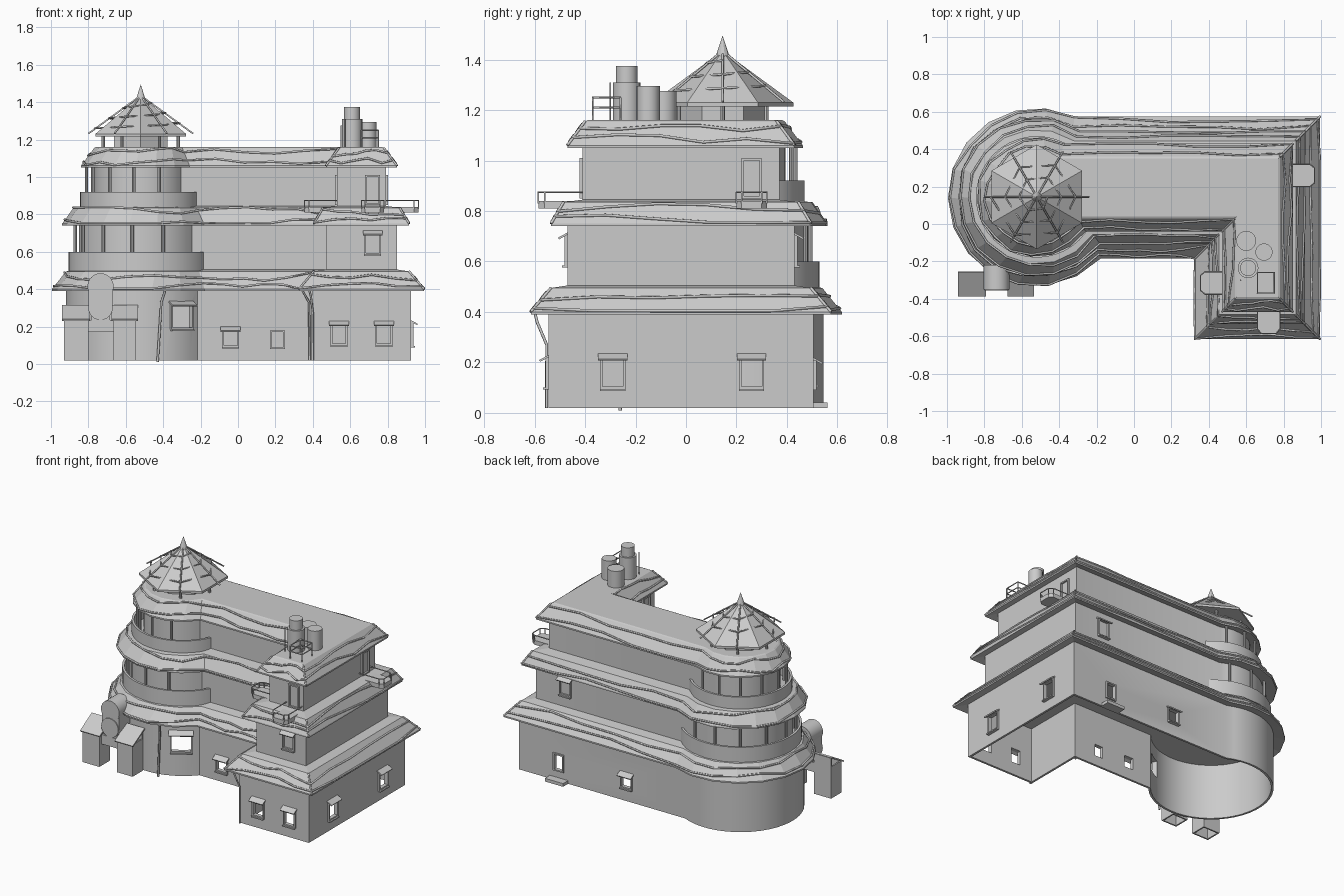
import bpy, bmesh, math, random
from mathutils import Matrix, Vector

random.seed(4)
if "Cube" in bpy.data.objects:
    bpy.data.objects.remove(bpy.data.objects["Cube"], do_unlink=True)

grey = bpy.data.materials.new("plain grey")
grey.use_nodes = True
COL = (0.6, 0.6, 0.6, 1)
grey.diffuse_color = COL
grey.node_tree.nodes["Principled BSDF"].inputs["Base Color"].default_value = COL

CX, CY = -0.52, 0.145          # tower axis
EAST, SOUTH, WEST = 0, -math.pi / 2, math.pi
NORTH = math.pi / 2


def make(name, bm, smooth=False):
    bmesh.ops.recalc_face_normals(bm, faces=bm.faces)
    me = bpy.data.meshes.new(name)
    bm.to_mesh(me)
    bm.free()
    me.materials.append(grey)
    ob = bpy.data.objects.new(name, me)
    bpy.context.collection.objects.link(ob)
    if smooth:
        bpy.ops.object.select_all(action='DESELECT')
        ob.select_set(True)
        bpy.context.view_layer.objects.active = ob
        bpy.ops.object.shade_smooth_by_angle(angle=math.radians(30))
    return ob


def add_box(bm, lo, hi, mat=Matrix()):
    lo, hi = Vector(lo), Vector(hi)
    m = mat @ Matrix.Translation((lo + hi) / 2) @ Matrix.Diagonal((*(hi - lo), 1))
    bmesh.ops.create_cube(bm, size=1, matrix=m)


def add_cyl(bm, x, y, z0, z1, r, r2=None, n=16, turn=0):
    m = Matrix.Translation((x, y, (z0 + z1) / 2)) @ Matrix.Rotation(turn, 4, 'Z')
    bmesh.ops.create_cone(bm, cap_ends=True, segments=n, radius1=r,
                          radius2=r if r2 is None else r2, depth=z1 - z0, matrix=m)


def tube(name, pts, r=0.006, cyclic=False):
    cu = bpy.data.curves.new(name, 'CURVE')
    cu.dimensions = '3D'
    cu.bevel_depth, cu.bevel_resolution = r, 1
    cu.use_fill_caps = True
    sp = cu.splines.new('POLY')
    sp.points.add(len(pts) - 1)
    for p, co in zip(sp.points, pts):
        p.co = (*co, 1)
    sp.use_cyclic_u = cyclic
    cu.materials.append(grey)
    ob = bpy.data.objects.new(name, cu)
    bpy.context.collection.objects.link(ob)


def outline(d, r, z, n):
    """L-shaped plan grown by d, with a round tower of radius r at its west end."""
    x0, x1, y0, y1, yi = 0.54 - d, 0.78 + d, -0.40 - d, 0.36 + d, 0.03 - d
    a0 = math.asin((y1 - CY) / r)
    a1 = 2 * math.pi + math.asin((yi - CY) / r)
    pts = [(x0, yi), (x0, y0), (x1, y0), (x1, y1)]
    for i in range(n + 1):
        a = a0 + (a1 - a0) * i / n
        pts.append((CX + r * math.cos(a), CY + r * math.sin(a)))
    return [Vector((x, y, z)) for x, y in pts]


def loft(name, levels, n, cap_first=False, cap_last=False, closed=False, smooth=False):
    bm = bmesh.new()
    rings = [[bm.verts.new(p) for p in outline(*lv, n)] for lv in levels]
    pairs = list(zip(rings, rings[1:])) + ([(rings[-1], rings[0])] if closed else [])
    for a, b in pairs:
        for i in range(len(a)):
            j = (i + 1) % len(a)
            bm.faces.new((a[i], a[j], b[j], b[i]))
    if cap_first:
        bm.faces.new(rings[0][::-1])
    if cap_last:
        bm.faces.new(rings[-1])
    return make(name, bm, smooth)


def facing(x, y, z, ang):
    """Frame at a wall point whose local -y looks outward along ang."""
    return Matrix.Translation((x, y, z)) @ Matrix.Rotation(ang + math.pi / 2, 4, 'Z')


# Storey walls
ground = loft("ground_floor_walls", [(0.145, 0.40, 0.02), (0.145, 0.40, 0.41),
              (0.13, 0.385, 0.41), (0.13, 0.385, 0.02)], 32, closed=True)
loft("middle_floor_walls", [(0.07, 0.33, 0.49), (0.07, 0.33, 0.76)], 32, smooth=True)
loft("upper_floor_walls", [(0.01, 0.25, 0.83), (0.01, 0.25, 1.08)], 32, smooth=True)

# Skirt roofs: (eave), (slope top), (inner edge), (soffit start)
roofs = {
    "lower": ((0.215, 0.475, 0.40), (0.135, 0.40, 0.495), (0.07, 0.33, 0.505), (0.135, 0.39)),
    "middle": ((0.135, 0.42, 0.75), (0.085, 0.36, 0.835), (0.01, 0.25, 0.845), (0.065, 0.325)),
    "top": ((0.07, 0.32, 1.06), (0.0, 0.25, 1.155), (-0.01, 0.24, 1.16), (0.005, 0.245)),
}
for name, (eave, top, inner, soffit) in roofs.items():
    lip = (eave[0], eave[1], eave[2] - 0.01)
    loft(name + "_roof", [(*soffit, eave[2] + 0.01), lip, eave, top, inner], 13, True, True)
    # Cables wandering along the slope, and rounded caps on hips and valleys
    e, t = outline(*eave, 13), outline(*top, 13)
    for k, base in enumerate((0.06, 0.75)):
        pts, s = [], base
        for i in range(len(e)):
            j = (i + 1) % len(e)
            steps = 5 if i < 4 or j == 0 else 1
            for q in range(steps):
                f = q / steps
                s += random.uniform(-0.2, 0.2) + 0.3 * (base - s)
                s = min(max(s, 0.0), 1.0)
                p = e[i].lerp(e[j], f).lerp(t[i].lerp(t[j], f), s)
                pts.append(p + Vector((0, 0, 0.004)))
        tube(f"{name}_roof_cable_{k}", pts, 0.006, True)
    for i in range(4):
        tube(f"{name}_roof_hip_{i}", [e[i], t[i]], 0.006)

# Tower balconies: parapet rings and posts
for name, r, z0, z1, zt, n in (("middle", 0.385, 0.49, 0.60, 0.76, 9),
                               ("upper", 0.325, 0.82, 0.92, 1.07, 9)):
    bm = bmesh.new()
    prof = [(r, z0), (r, z1), (r - 0.015, z1), (r - 0.015, z0)]
    vs = [bm.verts.new((CX + a, CY, z)) for a, z in prof]
    edges = [bm.edges.new((vs[i], vs[(i + 1) % 4])) for i in range(4)]
    bmesh.ops.spin(bm, geom=vs + edges, cent=(CX, CY, 0), axis=(0, 0, 1),
                   angle=2 * math.pi, steps=40, use_merge=True)
    make(name + "_tower_parapet", bm, True)
    bm = bmesh.new()
    for i in range(n):
        a = math.radians(70 + 220 * i / (n - 1))
        add_cyl(bm, CX + (r - 0.035) * math.cos(a), CY + (r - 0.035) * math.sin(a),
                z0, zt, 0.009, n=8)
    make(name + "_tower_posts", bm)

# Six-sided lookout with pointed roof
bm = bmesh.new()
add_cyl(bm, CX, CY, 1.15, 1.25, 0.165, n=6)
make("lookout_walls", bm)
bm = bmesh.new()
hexagon = [Vector((math.cos(i * math.pi / 3), math.sin(i * math.pi / 3), 0)) for i in range(6)]
for h in hexagon:
    add_cyl(bm, CX + 0.2 * h.x, CY + 0.2 * h.y, 1.15, 1.25, 0.009, n=8)
make("lookout_posts", bm)
bm = bmesh.new()
add_cyl(bm, CX, CY, 1.215, 1.23, 0.28, n=6)
add_cyl(bm, CX, CY, 1.23, 1.435, 0.28, 0.0, n=6)
make("lookout_roof", bm)
bm = bmesh.new()
add_cyl(bm, CX, CY, 1.39, 1.495, 0.035, 0.0, n=10)
make("lookout_spire", bm)
apex, base = Vector((CX, CY, 1.435)), Vector((CX, CY, 1.232))
for i, h in enumerate(hexagon):
    tube(f"lookout_hip_{i}", [base + 0.28 * h, apex], 0.005)
spiral = []
for i in range(16):
    s = 0.12 + 0.045 * i
    spiral.append((base + 0.28 * hexagon[(i + 3) % 6]).lerp(apex, s) + Vector((0, 0, 0.003)))
tube("lookout_cable", spiral, 0.005)

# Windows: (x, y, z centre, width, height, direction, hood, cut through)
ta = math.radians(-57)
windows = [
    (0.925, -0.29, 0.16, 0.10, 0.13, EAST, 1, 1), (0.925, 0.26, 0.16, 0.10, 0.13, EAST, 1, 1),
    (0.54, -0.545, 0.16, 0.09, 0.12, SOUTH, 1, 1), (0.78, -0.545, 0.16, 0.09, 0.12, SOUTH, 1, 1),
    (0.21, -0.115, 0.13, 0.08, 0.10, SOUTH, 0, 1), (-0.04, -0.115, 0.14, 0.09, 0.10, SOUTH, 1, 1),
    (CX + 0.4 * math.cos(ta), CY + 0.4 * math.sin(ta), 0.255, 0.14, 0.14, ta, 1, 1),
    (0.62, 0.505, 0.15, 0.08, 0.12, NORTH, 0, 1), (0.10, 0.505, 0.16, 0.09, 0.10, NORTH, 1, 1),
    (0.72, -0.47, 0.645, 0.09, 0.12, SOUTH, 1, 0), (0.62, 0.43, 0.645, 0.09, 0.12, NORTH, 1, 0),
    (0.72, -0.41, 0.93, 0.08, 0.16, SOUTH, 0, 0), (0.79, 0.26, 0.93, 0.08, 0.16, EAST, 0, 0),
    (0.53, -0.315, 0.93, 0.08, 0.16, WEST, 0, 0),
]
cut, frames = bmesh.new(), bmesh.new()
for x, y, z, w, h, ang, hood, hole in windows:
    m = facing(x, y, z, ang)
    a, b, t, o = w / 2, h / 2, 0.009, -0.012
    if hole:
        add_box(cut, (-a + t, -0.06, -b + t), (a - t, 0.06, b - t), m)
    for s in (-1, 1):
        add_box(frames, (s * a - t * (s > 0), o, -b), (s * a + t * (s < 0), 0.004, b), m)
        add_box(frames, (-a, o, s * b - t * (s > 0)), (a, 0.004, s * b + t * (s < 0)), m)
    if hood:
        tilt = Matrix.Translation((0, 0, b + 0.005)) @ Matrix.Rotation(0.5, 4, 'X')
        add_box(frames, (-a - 0.008, -0.04, -0.004), (a + 0.008, 0.005, 0.004), m @ tilt)
        add_box(frames, (-a, -0.022, -b - 0.008), (a, 0.0, -b), m)
make("window_frames", frames)
cutter = make("window_cutter", cut)
cutter.hide_render = True
mod = ground.modifiers.new("openings", 'BOOLEAN')
mod.object, mod.solver = cutter, 'EXACT'
bpy.ops.object.select_all(action='DESELECT')
ground.select_set(True)
bpy.context.view_layer.objects.active = ground
bpy.ops.object.modifier_apply(modifier=mod.name)
bpy.data.objects.remove(cutter, do_unlink=True)
bpy.ops.object.shade_smooth_by_angle(angle=math.radians(30))

# Small railed balconies
for name, x, y, ang in (("south", 0.72, -0.41, SOUTH), ("east", 0.79, 0.26, EAST),
                        ("west", 0.53, -0.315, WEST)):
    m = facing(x, y, 0.81, ang)
    plan = [(-0.06, 0), (-0.06, -0.15), (-0.04, -0.175), (0.04, -0.175), (0.06, -0.15), (0.06, 0)]
    bm = bmesh.new()
    face = bm.faces.new([bm.verts.new(m @ Vector((*p, 0))) for p in plan])
    up = bmesh.ops.extrude_face_region(bm, geom=[face])["geom"]
    bmesh.ops.translate(bm, vec=(0, 0, 0.03), verts=[v for v in up if isinstance(v, bmesh.types.BMVert)])
    for px, py in plan[1:5]:
        add_box(bm, (px - 0.003, py - 0.003, 0.02), (px + 0.003, py + 0.003, 0.065), m)
    make(name + "_balcony", bm)
    tube(name + "_balcony_rail", [m @ Vector((*p, 0.065)) for p in plan], 0.0035)

# Rooftop tanks and service frame
bm = bmesh.new()
for x, y, z, r in ((0.60, -0.09, 1.275, 0.053), (0.695, -0.15, 1.295, 0.046),
                   (0.61, -0.235, 1.31, 0.055), (0.61, -0.235, 1.375, 0.043)):
    add_cyl(bm, x, y, 1.15, z, r, n=20)
make("roof_tanks", bm, True)
corners = [(0.66, -0.37), (0.75, -0.37), (0.75, -0.26), (0.66, -0.26)]
for z in (1.21, 1.25):
    tube("service_frame_rail", [(x, y, z) for x, y in corners], 0.004, True)
for x, y in corners + [(0.57, -0.30)]:
    tube("service_frame_post", [(x, y, 1.15), (x, y, 1.25 if x > 0.6 else 1.31)], 0.004)

# Gatehouse: two huts with lean-to roofs, a lintel and an arched hood
bm = bmesh.new()
for x0, x1 in ((-0.93, -0.80), (-0.665, -0.545)):
    for lo, hi in (((x0, -0.375, 0.02), (x1, -0.365, 0.24)), ((x0, -0.27, 0.02), (x1, -0.26, 0.30)),
                   ((x0, -0.375, 0.02), (x0 + 0.01, -0.26, 0.24)),
                   ((x1 - 0.01, -0.375, 0.02), (x1, -0.26, 0.24))):
        add_box(bm, lo, hi)
    tilt = Matrix.Translation((0, -0.385, 0.235)) @ Matrix.Rotation(0.53, 4, 'X')
    add_box(bm, (x0 - 0.01, 0, -0.005), (x1 + 0.01, 0.15, 0.005), tilt)
add_box(bm, (-0.81, -0.35, 0.17), (-0.66, -0.26, 0.235))
make("gatehouse", bm)
bm = bmesh.new()
for x, z, r, y0, y1 in ((-0.735, 0.415, 0.07, -0.35, -0.22), (-0.735, 0.30, 0.065, -0.355, -0.25),
                        (-0.735, 0.24, 0.05, -0.345, -0.26)):
    m = Matrix.Translation((x, (y0 + y1) / 2, z)) @ Matrix.Rotation(math.pi / 2, 4, 'X')
    bmesh.ops.create_cone(bm, cap_ends=True, segments=24, radius1=r, radius2=r, depth=y1 - y0, matrix=m)
add_box(bm, (-0.80, -0.348, 0.30), (-0.67, -0.225, 0.415))
make("gate_hood", bm, True)

# Drainpipes and back step
tube("tower_drainpipe", [(-0.39, -0.30, 0.39), (-0.41, -0.27, 0.33), (-0.43, -0.26, 0.01)], 0.007)
tube("inner_drainpipe", [(0.34, -0.17, 0.40), (0.38, -0.13, 0.33), (0.383, -0.125, 0.02)], 0.006)
tube("south_drainpipe", [(0.38, -0.60, 0.40), (0.39, -0.59, 0.36), (0.40, -0.552, 0.27),
                         (0.40, -0.552, 0.02)], 0.006)
bm = bmesh.new()
add_box(bm, (0.55, 0.50, 0.02), (0.69, 0.56, 0.042))
make("back_step", bm)
